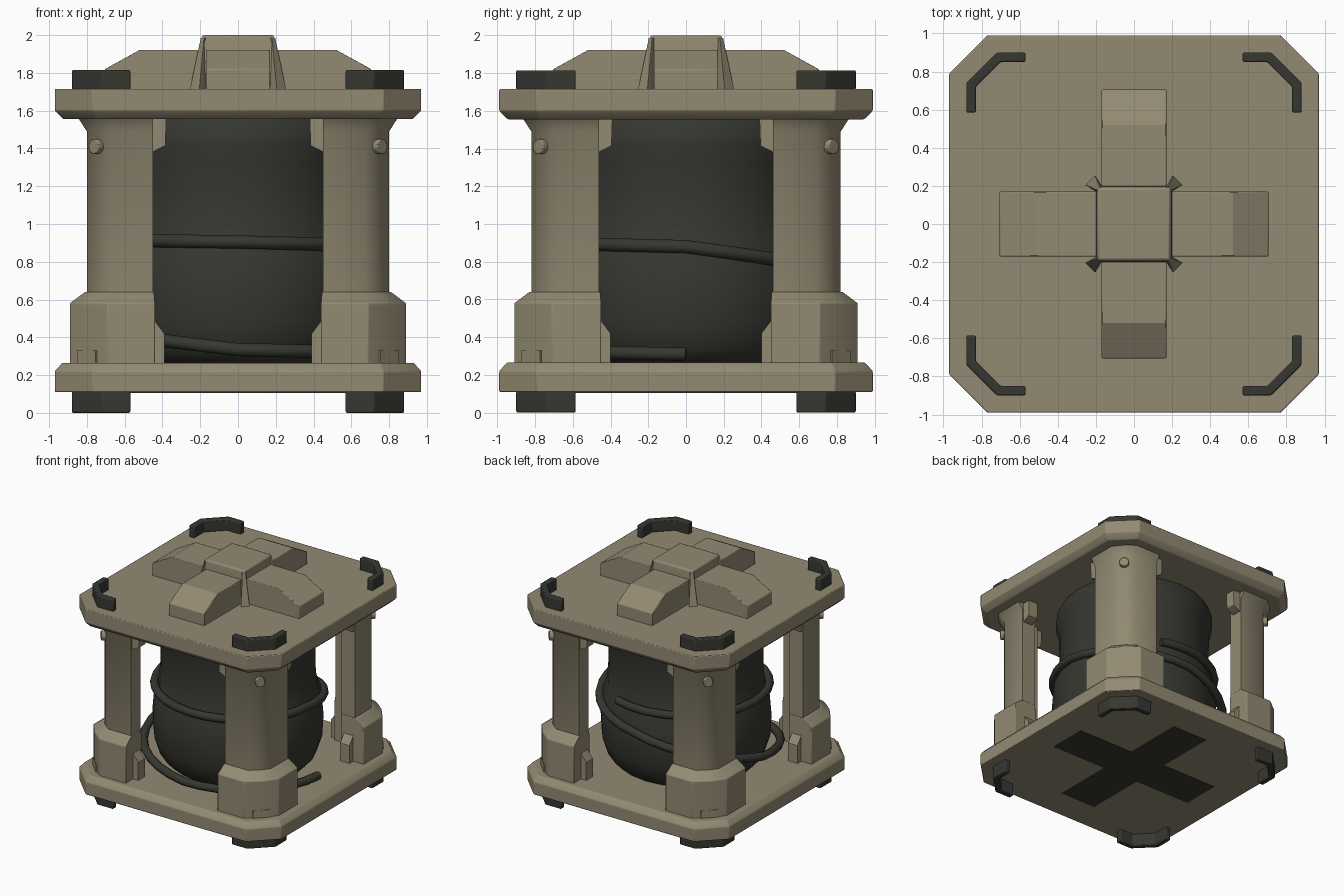
import bpy, bmesh, math
from mathutils import Vector

if "Cube" in bpy.data.objects:
    bpy.data.objects.remove(bpy.data.objects["Cube"])


def material(name, rgb):
    m = bpy.data.materials.new(name)
    m.diffuse_color = (*rgb, 1)
    m.use_nodes = True
    m.node_tree.nodes["Principled BSDF"].inputs["Base Color"].default_value = m.diffuse_color
    return m


TAN = material("khaki metal", (0.29, 0.255, 0.17))
DARK = material("dark rubber", (0.038, 0.038, 0.031))


def finish(ob, mat, bevel=0, angle=35):
    ob.data.materials.append(mat)
    if bevel:
        b = ob.modifiers.new("bevel", 'BEVEL')
        b.width, b.segments, b.limit_method = bevel, 2, 'ANGLE'
    bpy.ops.object.select_all(action='DESELECT')
    ob.select_set(True)
    bpy.context.view_layer.objects.active = ob
    bpy.ops.object.shade_smooth_by_angle(angle=math.radians(angle))
    return ob


def loft(name, rings, mat, bevel=0, angle=35):
    """Skin equal-length point rings and cap both ends."""
    bm = bmesh.new()
    vs = [[bm.verts.new(p) for p in r] for r in rings]
    n = len(rings[0])
    for a, b in zip(vs, vs[1:]):
        for i in range(n):
            j = (i + 1) % n
            bm.faces.new((a[i], a[j], b[j], b[i]))
    bm.faces.new(vs[0][::-1])
    bm.faces.new(vs[-1])
    bmesh.ops.recalc_face_normals(bm, faces=bm.faces)
    me = bpy.data.meshes.new(name)
    bm.to_mesh(me)
    bm.free()
    ob = bpy.data.objects.new(name, me)
    bpy.context.collection.objects.link(ob)
    return finish(ob, mat, bevel, angle)


def flat(pts, z):
    return [(x, y, z) for x, y in pts]


def octagon(d):
    x, y, c = 0.97 - d, 0.99 - d, 0.2 - d * 0.6
    return [(x, c - y), (x, y - c), (x - c, y), (c - x, y),
            (-x, y - c), (-x, c - y), (c - x, -y), (x - c, -y)]


# end plates
loft("bottom_plate", [flat(octagon(d), z) for d, z in ((0, .11), (0, .22), (.04, .265))], TAN, .006)
loft("top_plate", [flat(octagon(d), z) for d, z in ((.045, 1.555), (0, 1.6), (0, 1.715))], TAN, .006)


# bent-plate pillar section for one corner
def angle_section(X, Y, c, end=(.45, .46), t=(.67, .69), k=.09):
    return [(end[0], Y), (X - c, Y), (X - c * .45, Y - c * .45 + .004), (X, Y - c), (X, end[1]),
            (t[0], end[1]), (t[0], t[1] - k), (t[0] - k, t[1]), (end[0], t[1])]


FIN_TOP = [(.5, 1.38), (.455, 1.38), (.385, 1.415), (.38, 1.56), (.5, 1.56)]
FIN_LOW = [(.5, .26), (.39, .26), (.39, .42), (.45, .50), (.5, .50)]
STRIP = [(.57, .90), (.72, .90), (.88, .74), (.88, .585), (.83, .585), (.83, .72), (.70, .85), (.57, .85)]

for sx in (-1, 1):
    for sy in (-1, 1):
        tag = ("front" if sy < 0 else "back") + ("_left" if sx < 0 else "_right")

        def corner(rings):
            return [[(x * sx, y * sy, z) for x, y, z in r] for r in rings]

        # pillar with flared head, and thicker shoe
        loft("pillar_" + tag, corner([
            flat(angle_section(.80, .82, .13), .26), flat(angle_section(.80, .82, .13), 1.49),
            flat(angle_section(.845, .865, .15), 1.56)]), TAN, angle=40)
        loft("pillar_shoe_" + tag, corner([
            flat(angle_section(.89, .91, .20, (.44, .45)), .26),
            flat(angle_section(.89, .91, .20, (.44, .45)), .58),
            flat(angle_section(.81, .83, .14, (.445, .455)), .64)]), TAN, .005)

        # stepped gussets on both pillar ends
        for part, prof in (("upper", FIN_TOP), ("lower", FIN_LOW)):
            loft(f"{part}_gusset_x_{tag}", corner([[(a, d, z) for a, z in prof] for d in (.72, .81)]), TAN)
            loft(f"{part}_gusset_y_{tag}", corner([[(d, a + .01, z) for a, z in prof] for d in (.70, .79)]), TAN)

        # button on the pillar corner and tab on the shoe, both facing diagonally
        u, v = Vector((1, 1, 0)).normalized(), Vector((-1, 1, 0)).normalized()

        def disc(off):
            c = Vector((.74, .76, 1.41)) + u * off
            return [tuple(c + v * .04 * math.cos(t) + Vector((0, 0, .04 * math.sin(t))))
                    for t in (i * math.tau / 12 for i in range(12))]

        loft("button_" + tag, corner([disc(-.04), disc(.035)]), TAN, .005)

        def tab(off):
            c = Vector((.79, .81, .295)) + u * off
            return [tuple(c + v * a + Vector((0, 0, b)))
                    for a, b in ((-.07, -.035), (.07, -.035), (.07, .035), (-.07, .035))]

        loft("shoe_tab_" + tag, corner([tab(-.02), tab(.018)]), TAN)

        # rubber corner bumpers, above and below
        loft("foot_" + tag, corner([flat(STRIP, 0), flat(STRIP, .115)]), DARK, .008)
        loft("top_bumper_" + tag, corner([flat(STRIP, 1.71), flat(STRIP, 1.815)]), DARK, .008)

        # corner rib of the centre cap
        low = [(.16, .16), (.17, .2), (.205, .255), (.255, .205), (.2, .17)]
        high = [(.16, .16), (.165, .19), (.18, .197), (.197, .18), (.19, .165)]
        loft("cap_rib_" + tag, corner([flat(low, 1.71), flat(high, 1.985)]), TAN)


# raised cross on the lid: four sloped arms and a centre cap
ARM = [(.1, 1.71), (.705, 1.71), (.705, 1.82), (.52, 1.922), (.1, 1.922)]
for i in range(4):
    c, s = (1, 0, -1, 0)[i], (0, 1, 0, -1)[i]
    loft(f"lid_arm_{i + 1}", [[(r * c - w * s, r * s + w * c, z) for r, z in ARM]
                              for w in (-.17, .17)], TAN, .005, 25)


def square(h):
    return [(-h, -h), (h, -h), (h, h), (-h, h)]


loft("centre_cap", [flat(square(h), z) for h, z in ((.2, 1.71), (.198, 1.95), (.19, 2.0))], TAN, .012)

# dark cross inlaid under the base
a, w = .71, .17
CROSS = [(a, -w), (a, w), (w, w), (w, a), (-w, a), (-w, w), (-a, w), (-a, -w),
         (-w, -w), (-w, -a), (w, -a), (w, -w)]
loft("underside_cross", [flat(CROSS, .105), flat(CROSS, .112)], DARK)

# soft-sided drum
DRUM = [(.55, .26), (.62, .34), (.665, .48), (.675, .66), (.66, .84), (.625, .93),
        (.61, 1.1), (.615, 1.32), (.64, 1.42), (.635, 1.5), (.60, 1.56)]
loft("drum", [[(r * math.cos(t), r * math.sin(t), z) for t in (i * math.tau / 24 for i in range(24))]
              for r, z in DRUM], DARK, angle=50)

# hose: one turn round the waist, then spiralling down to the floor
KEYS = [(-200, .655, .93), (-90, .655, .92), (0, .66, .905), (90, .665, .88), (180, .70, .74),
        (270, .745, .47), (360, .74, .335), (450, .77, .31)]
curve = bpy.data.curves.new("hose", 'CURVE')
curve.dimensions = '3D'
curve.bevel_depth, curve.bevel_resolution, curve.use_fill_caps = .035, 2, True
path = []
for (t0, r0, z0), (t1, r1, z1) in zip(KEYS, KEYS[1:]):
    for k in range(8):
        f = k / 8
        t = math.radians(t0 + (t1 - t0) * f - 90)
        r, z = r0 + (r1 - r0) * f, z0 + (z1 - z0) * f
        path.append((r * math.cos(t), r * math.sin(t), z, 1))
path.append((.77, 0, .31, 1))
sp = curve.splines.new('POLY')
sp.points.add(len(path) - 1)
for p, co in zip(sp.points, path):
    p.co = co
hose = bpy.data.objects.new("hose", curve)
bpy.context.collection.objects.link(hose)
curve.materials.append(DARK)
